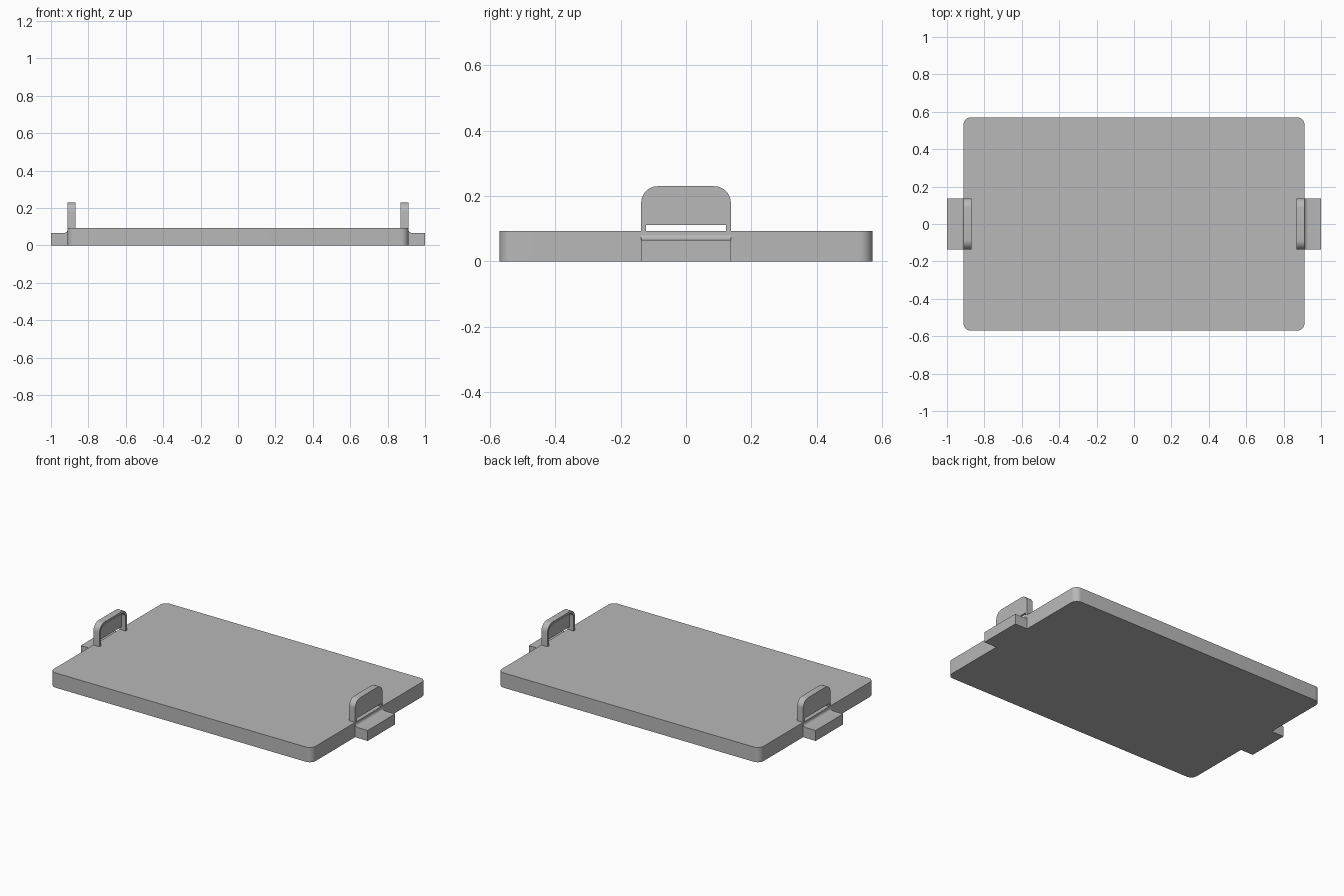
import bpy, bmesh, math
from mathutils import Vector

cube = bpy.data.objects.get("Cube")
if cube:
    bpy.data.objects.remove(cube, do_unlink=True)

grey = bpy.data.materials.new("mid_grey")
grey.use_nodes = True
COLOUR = (0.48, 0.48, 0.48, 1)
grey.diffuse_color = COLOUR
grey.node_tree.nodes["Principled BSDF"].inputs["Base Color"].default_value = COLOUR


def arc(cx, cy, rx, ry, start, end, steps=8):
    """Points along an elliptical arc, angles in degrees."""
    angles = [math.radians(start + (end - start) * i / steps) for i in range(steps + 1)]
    return [(cx + rx * math.cos(a), cy + ry * math.sin(a)) for a in angles]


def arch(half, bottom, top, radius):
    """Upright outline with two rounded upper corners."""
    return ([(half, bottom)]
            + arc(half - radius, top - radius, radius, radius, 0, 90)
            + arc(radius - half, top - radius, radius, radius, 90, 180)
            + [(-half, bottom)])


def prism(name, outline, low, high, place):
    """Extrude an outline from low to high; place maps (u, v, depth) to x, y, z."""
    bm = bmesh.new()
    face = bm.faces.new([bm.verts.new(place(u, v, low)) for u, v in outline])
    shift = Vector(place(0, 0, high)) - Vector(place(0, 0, low))
    moved = bmesh.ops.extrude_face_region(bm, geom=[face], use_keep_orig=True)
    bmesh.ops.translate(bm, vec=shift,
                        verts=[g for g in moved["geom"] if isinstance(g, bmesh.types.BMVert)])
    bmesh.ops.recalc_face_normals(bm, faces=bm.faces)
    mesh = bpy.data.meshes.new(name)
    bm.to_mesh(mesh)
    bm.free()
    mesh.materials.append(grey)
    obj = bpy.data.objects.new(name, mesh)
    bpy.context.collection.objects.link(obj)
    bpy.ops.object.select_all(action="DESELECT")
    obj.select_set(True)
    bpy.context.view_layer.objects.active = obj
    bpy.ops.object.shade_smooth_by_angle(angle=math.radians(30))
    return obj


# Base plate with rounded vertical corners
WIDE, DEEP, THICK, ROUND = 0.912, 0.57, 0.093, 0.04
corners = [(1, 1, 0), (-1, 1, 90), (-1, -1, 180), (1, -1, 270)]
plate_outline = []
for sx, sy, start in corners:
    plate_outline += arc(sx * (WIDE - ROUND), sy * (DEEP - ROUND), ROUND, ROUND, start, start + 90)
prism("base_plate", plate_outline, 0, THICK, lambda u, v, d: (u, v, d))

# End tabs and upright handles, one set on each side
HALF, WALL, TOP = 0.137, 0.014, 0.23
outer = arch(HALF, 0.076, TOP, 0.05)
inner = arch(HALF - WALL, 0.076, TOP - WALL, 0.036)
panel = arch(HALF - WALL, 0.112, TOP - WALL, 0.036)
tab = ([(0.9, 0), (1, 0), (1, 0.066)]
       + arc(0.935, 0.081, 0.023, 0.015, 270, 180)
       + [(0.9, 0.081)])

for side, label in ((1, "left"), (-1, "right")):
    upright = lambda u, v, d, s=side: (s * d, u, v)
    across = lambda u, v, d, s=side: (s * u, d, v)
    prism(label + "_tab", tab, -HALF, HALF, across)
    # Thin rim around the handle, with a recessed panel at its outer side
    prism(label + "_handle_rim", outer + inner[::-1], 0.87, WIDE, upright)
    prism(label + "_handle_panel", panel, 0.898, WIDE, upright)
